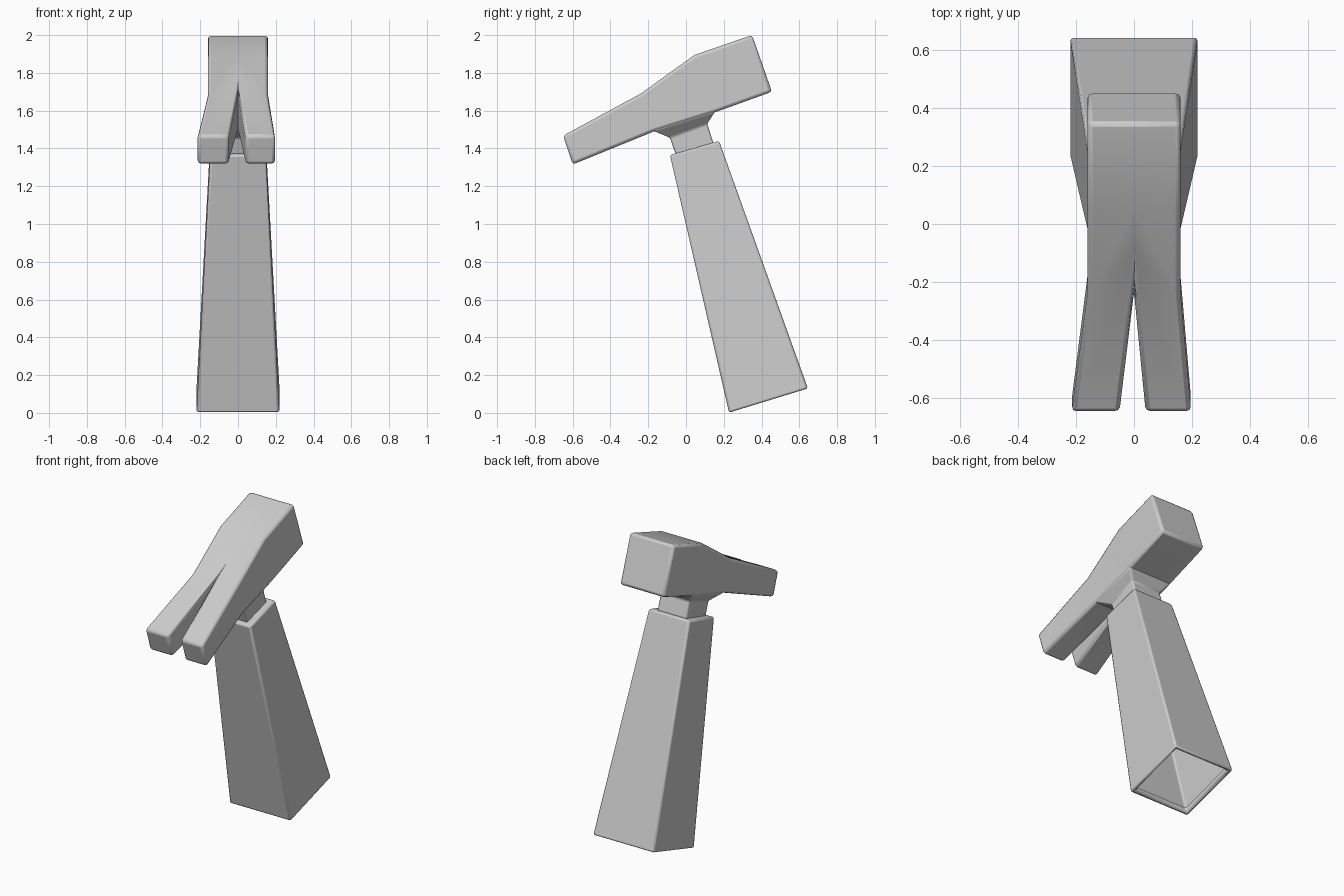
import bpy, bmesh

if "Cube" in bpy.data.objects:
    bpy.data.objects.remove(bpy.data.objects["Cube"])


def finish(name, bm, bevel):
    """Turn a bmesh into a softly bevelled object."""
    bmesh.ops.remove_doubles(bm, verts=bm.verts, dist=0.0005)
    bmesh.ops.recalc_face_normals(bm, faces=bm.faces)
    me = bpy.data.meshes.new(name)
    bm.to_mesh(me)
    bm.free()
    ob = bpy.data.objects.new(name, me)
    bpy.context.collection.objects.link(ob)
    m = ob.modifiers.new("soft_edges", 'BEVEL')
    m.width = bevel
    m.segments = 2
    m.limit_method = 'ANGLE'
    m.angle_limit = 0.7
    bpy.context.view_layer.objects.active = ob
    ob.select_set(True)
    bpy.ops.object.shade_smooth_by_angle(angle=0.7)
    ob.select_set(False)
    return ob


def loft(bm, sections, cap_start=True, cap_end=False):
    """Rectangular sections: (front y, z), (back y, z), half width."""
    loops = []
    for f, b, w in sections:
        loops.append([bm.verts.new(p) for p in
                      ((-w, *f), (w, *f), (w, *b), (-w, *b))])
    for a, b in zip(loops, loops[1:]):
        for i in range(4):
            j = (i + 1) % 4
            bm.faces.new((a[i], a[j], b[j], b[i]))
    if cap_start:
        bm.faces.new(loops[0])
    if cap_end:
        bm.faces.new(loops[-1])


# tapered handle, hollow and open below with a small turned-in lip
bm = bmesh.new()
loft(bm, [((-0.085, 1.365), (0.175, 1.44), 0.147),
          ((0.228, 0.0), (0.646, 0.128), 0.22),
          ((0.25, 0.01), (0.622, 0.124), 0.197),
          ((0.243, 0.04), (0.612, 0.154), 0.195)])
finish("handle", bm, 0.018)

# neck flaring out into the head
bm = bmesh.new()
loft(bm, [((-0.178, 1.515), (0.142, 1.615), 0.155),
          ((-0.17, 1.492), (0.152, 1.592), 0.155),
          ((-0.085, 1.457), (0.112, 1.53), 0.105),
          ((-0.045, 1.34), (0.155, 1.40), 0.105)], True, True)
finish("neck", bm, 0.008)

# head: stations of (top y, z), (bottom y, z), (inner, outer) x per side
stations = [((0.35, 2.0), (0.455, 1.70)),
            ((0.045, 1.895), (0.15, 1.59)),
            ((-0.24, 1.69), (-0.17, 1.49)),
            ((-0.65, 1.468), (-0.60, 1.315))]
body = (0, 0.16)
claws = {1: (0.04, 0.197), -1: (0.05, 0.215)}
bm = bmesh.new()
for side, claw in claws.items():
    rows = []
    for k, (t, b) in enumerate(stations):
        xi, xo = claw if k == 3 else body
        rows.append([bm.verts.new(p) for p in
                     ((side * xi, *t), (side * xo, *t),
                      (side * xo, *b), (side * xi, *b))])
    for k, (a, b) in enumerate(zip(rows, rows[1:])):
        for i in range(4 if k == 2 else 3):
            j = (i + 1) % 4
            bm.faces.new((a[i], a[j], b[j], b[i]))
    bm.faces.new(rows[0])
    bm.faces.new(rows[-1])
finish("claw_head", bm, 0.016)
